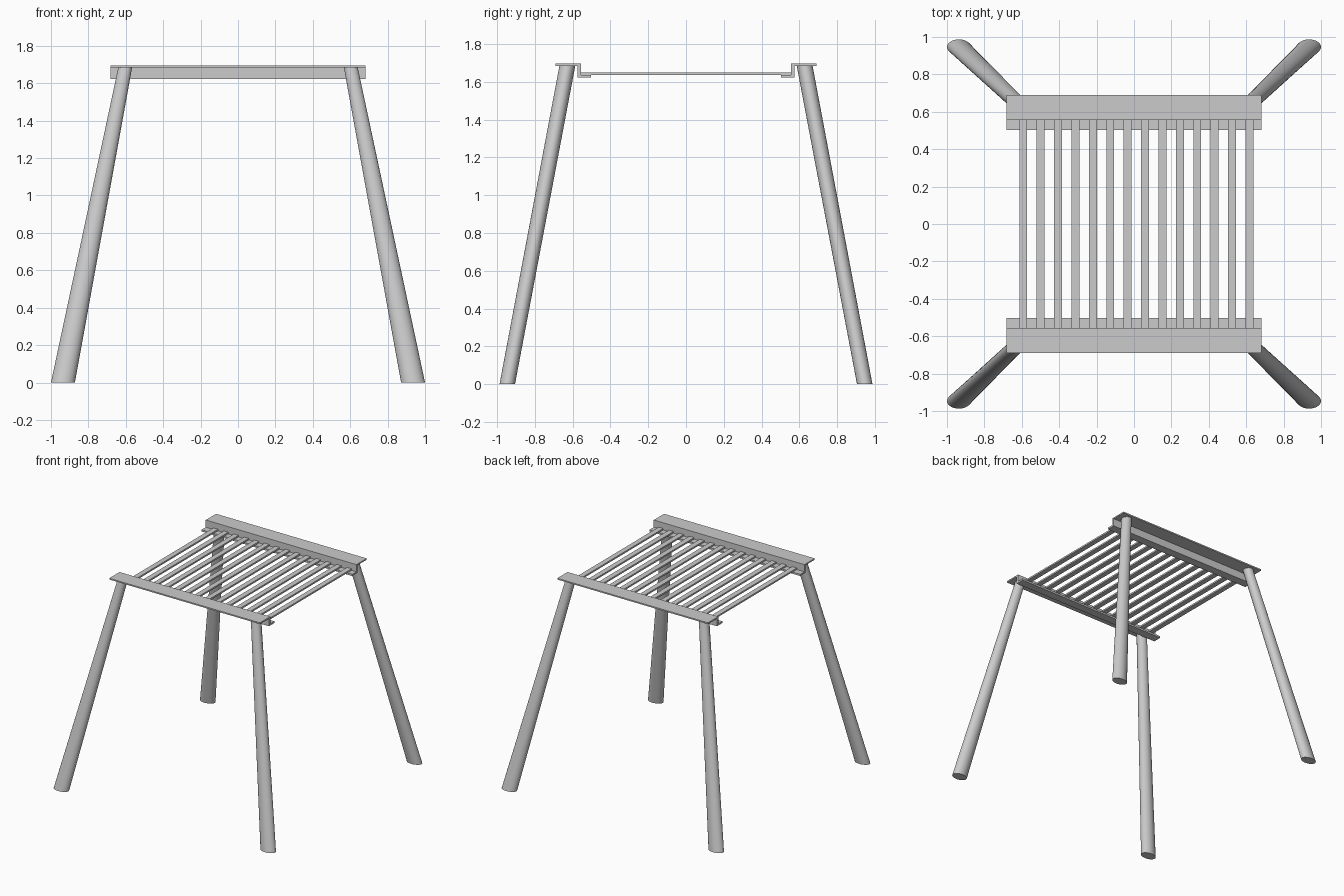
import bpy, bmesh
from math import sin, cos, pi

if "Cube" in bpy.data.objects:
    bpy.data.objects.remove(bpy.data.objects["Cube"])


def make_object(name, bm):
    bmesh.ops.recalc_face_normals(bm, faces=bm.faces[:])
    mesh = bpy.data.meshes.new(name)
    bm.to_mesh(mesh)
    bm.free()
    ob = bpy.data.objects.new(name, mesh)
    bpy.context.collection.objects.link(ob)
    return ob


def loft(name, rings):
    """Skin a list of matching point rings and cap both ends."""
    bm = bmesh.new()
    loops = [[bm.verts.new(p) for p in ring] for ring in rings]
    n = len(loops[0])
    for a, b in zip(loops, loops[1:]):
        for i in range(n):
            j = (i + 1) % n
            bm.faces.new((a[i], a[j], b[j], b[i]))
    bm.faces.new(loops[0])
    bm.faces.new(loops[-1])
    return make_object(name, bm)


def ellipse(cx, cy, z, rx, ry, n=40):
    return [(cx + rx * cos(2 * pi * i / n), cy + ry * sin(2 * pi * i / n), z)
            for i in range(n)]


# Z-shaped rails along the front and back
profile = [(0.69, 1.696), (0.557, 1.696), (0.557, 1.637), (0.503, 1.637),
           (0.503, 1.623), (0.573, 1.623), (0.573, 1.685), (0.69, 1.685)]
for side, s in (("front", -1), ("back", 1)):
    loft(side + "_rail", [[(x, s * y, z) for y, z in profile] for x in (-0.682, 0.682)])

# Flat slats resting on the lower rail flanges
for i in range(14):
    x = -0.592 + i * 0.0930
    w = 0.021
    rect = [(x - w, 1.637), (x + w, 1.637), (x + w, 1.650), (x - w, 1.650)]
    loft(f"slat_{i + 1}", [[(px, y, z) for px, z in rect] for y in (-0.557, 0.557)])

# Splayed legs, lofted from a wide oval foot to a narrower top
for side, sy in (("front", -1), ("back", 1)):
    for hand, sx in (("left", -1), ("right", 1)):
        leg = loft(f"{side}_{hand}_leg", [
            ellipse(sx * 0.936, sy * 0.946, 0.0, 0.064, 0.041),
            ellipse(sx * 0.603, sy * 0.628, 1.685, 0.037, 0.042)])
        bpy.ops.object.select_all(action='DESELECT')
        leg.select_set(True)
        bpy.context.view_layer.objects.active = leg
        bpy.ops.object.shade_smooth_by_angle()
